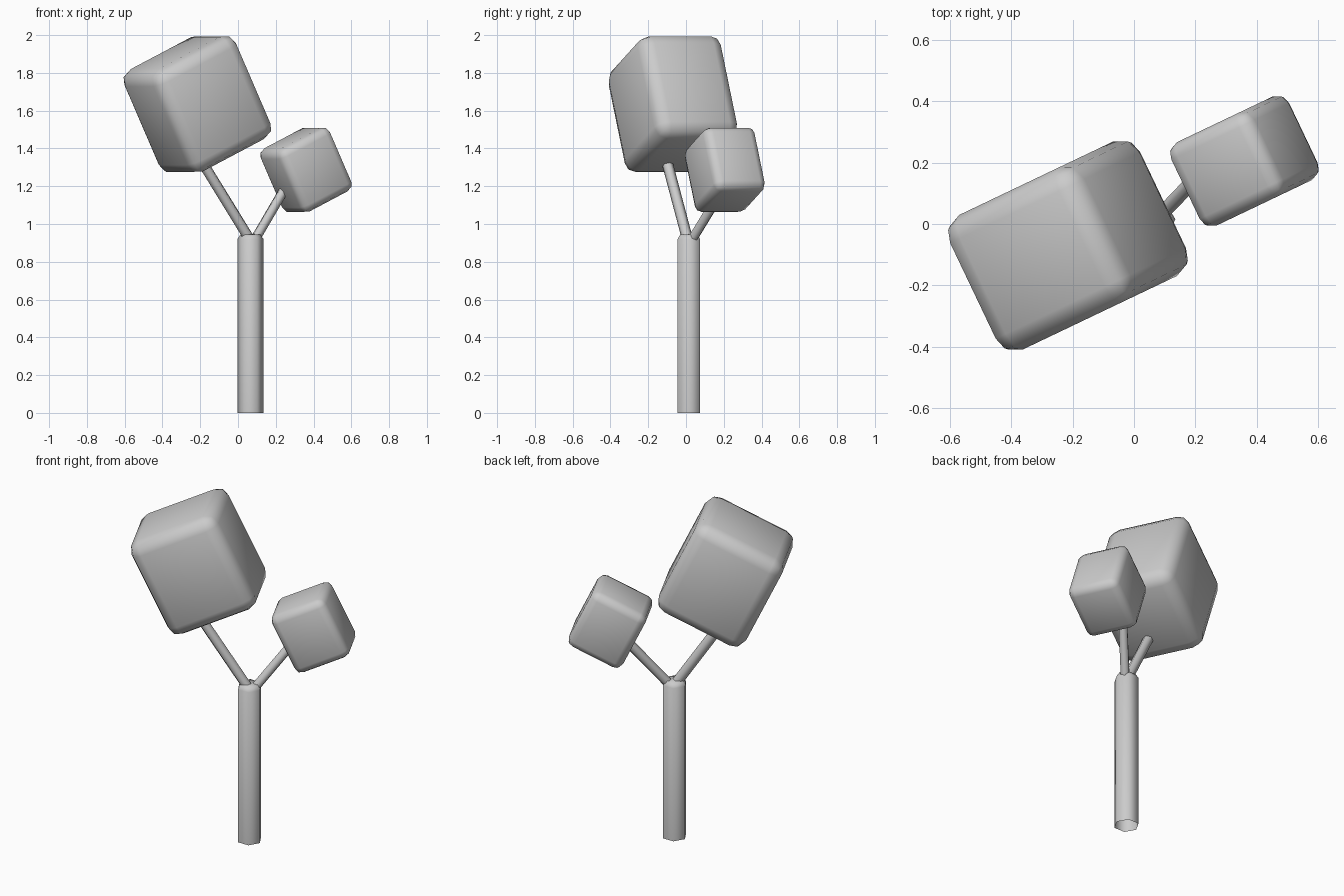
import bpy, bmesh, math
from mathutils import Vector, Matrix

if "Cube" in bpy.data.objects:
    bpy.data.objects.remove(bpy.data.objects["Cube"])


def finish(name, bm):
    bmesh.ops.recalc_face_normals(bm, faces=bm.faces)
    mesh = bpy.data.meshes.new(name)
    bm.to_mesh(mesh)
    bm.free()
    ob = bpy.data.objects.new(name, mesh)
    bpy.context.collection.objects.link(ob)
    return ob


def smooth(ob, degrees):
    bpy.ops.object.select_all(action='DESELECT')
    ob.select_set(True)
    bpy.context.view_layer.objects.active = ob
    bpy.ops.object.shade_smooth_by_angle(angle=math.radians(degrees))


def foliage(name, centre, scale):
    # tilted box with rounded two-step edges
    bm = bmesh.new()
    bmesh.ops.create_cube(bm, size=1)
    bmesh.ops.scale(bm, vec=Vector((0.535, 0.485, 0.60)) * scale, verts=bm.verts)
    bmesh.ops.bevel(bm, geom=bm.edges[:], offset=0.07 * scale, segments=2,
                    profile=0.5, affect='EDGES')
    tilt = Matrix.Rotation(math.radians(25.5), 4, 'Z') @ Matrix.Rotation(math.radians(-25.5), 4, 'Y')
    bmesh.ops.transform(bm, matrix=Matrix.Translation(centre) @ tilt, verts=bm.verts)
    smooth(finish(name, bm), 60)


def branch(name, start, end, radius, sides=6):
    # thin prism running from the trunk into the foliage
    start, end = Vector(start), Vector(end)
    axis = end - start
    bm = bmesh.new()
    bmesh.ops.create_cone(bm, cap_ends=True, segments=sides, radius1=radius,
                          radius2=radius, depth=axis.length)
    rot = axis.to_track_quat('Z', 'Y').to_matrix().to_4x4()
    bmesh.ops.transform(bm, matrix=Matrix.Translation((start + end) / 2) @ rot, verts=bm.verts)
    smooth(finish(name, bm), 65)


# trunk: six-sided, chamfered top, open underneath
bm = bmesh.new()
rings = []
for radius, z in ((0.069, 0), (0.069, 0.92), (0.052, 0.945)):
    rings.append([bm.verts.new((0.066 + radius * math.cos(k * math.pi / 3),
                                0.015 + radius * math.sin(k * math.pi / 3), z))
                  for k in range(6)])
for low, high in zip(rings, rings[1:]):
    for k in range(6):
        n = (k + 1) % 6
        bm.faces.new((low[k], low[n], high[n], high[k]))
bm.faces.new(rings[-1])
smooth(finish("trunk", bm), 65)

# branches
branch("large_branch", (0.055, 0.005, 0.93), (-0.20, -0.105, 1.345), 0.029)
branch("small_branch", (0.097, 0.04, 0.93), (0.255, 0.205, 1.20), 0.027)

# foliage blocks
foliage("large_foliage", (-0.215, -0.07, 1.635), 1.0)
foliage("small_foliage", (0.36, 0.205, 1.287), 0.62)
